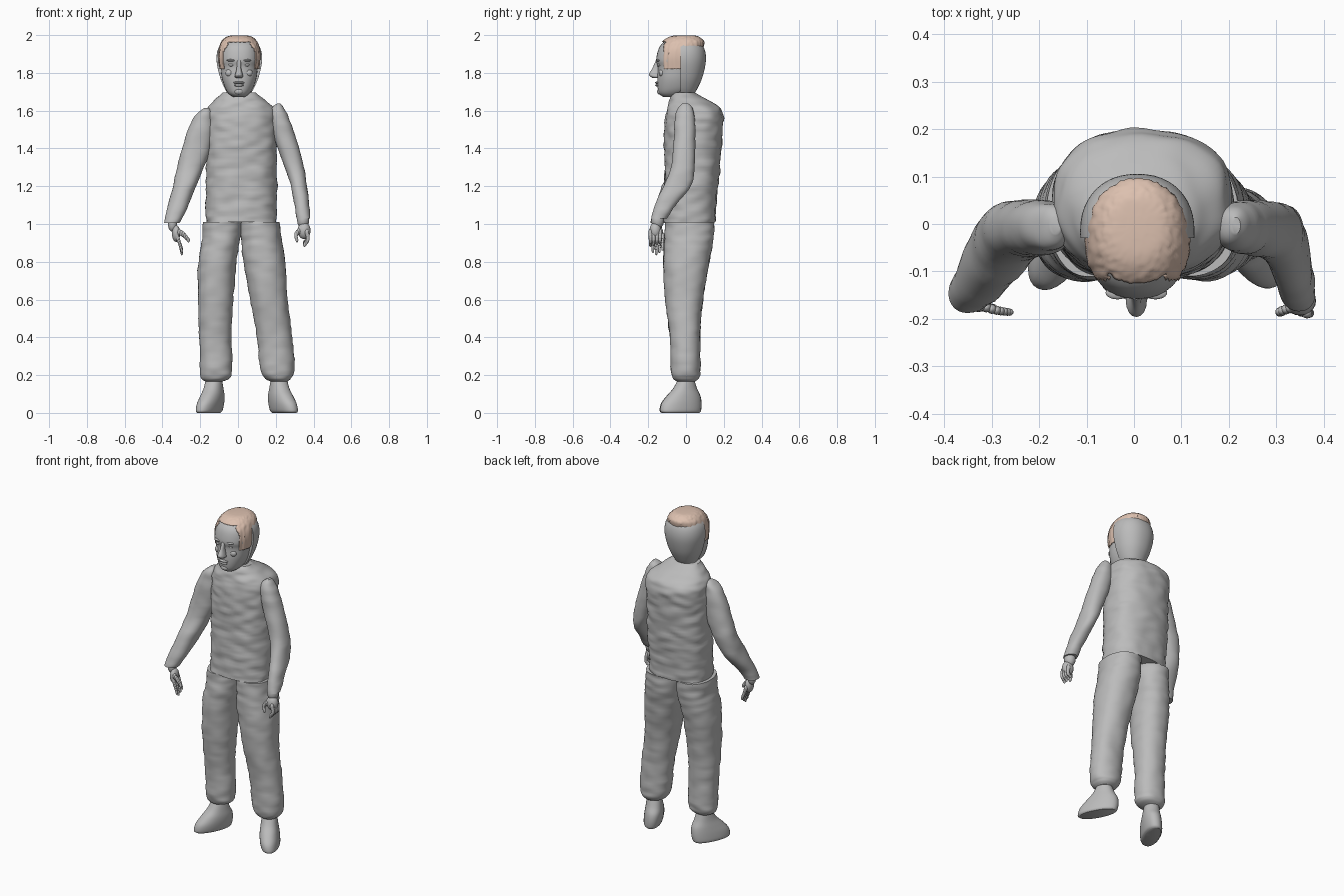
import bpy, bmesh, math
from mathutils import Vector, noise, Matrix

if "Cube" in bpy.data.objects:
    bpy.data.objects.remove(bpy.data.objects["Cube"])


def material(name, rgb):
    m = bpy.data.materials.new(name)
    m.use_nodes = True
    m.diffuse_color = (*rgb, 1)
    bsdf = next(n for n in m.node_tree.nodes if n.type == "BSDF_PRINCIPLED")
    bsdf.inputs["Base Color"].default_value = (*rgb, 1)
    return m


GREY = material("plain grey", (.5, .5, .5))
BROWN = material("light brown", (.72, .53, .43))
parts = []


def finish(name, bm, mat):
    bmesh.ops.recalc_face_normals(bm, faces=bm.faces)
    mesh = bpy.data.meshes.new(name)
    bm.to_mesh(mesh)
    bm.free()
    mesh.materials.append(mat)
    ob = bpy.data.objects.new(name, mesh)
    bpy.context.collection.objects.link(ob)
    parts.append(ob)
    return ob


def smooth_rows(rows, steps):
    """Catmull-Rom interpolation between section rows."""
    out = []
    for i in range(len(rows) - 1):
        a, b, c, d = (rows[max(0, min(len(rows) - 1, i + k))] for k in (-1, 0, 1, 2))
        for s in range(steps):
            t = s / steps
            out.append([q + .5 * t * (r - p + t * (2 * p - 5 * q + 4 * r - e
                        + t * (3 * (q - r) + e - p))) for p, q, r, e in zip(a, b, c, d)])
    return out + [list(rows[-1])]


def loft(rows, n=32, steps=5, power=2.2, wrinkle=0.0, scale=(12, 12, 30)):
    """Closed skin through level sections given as (z, x min, x max, y min, y max)."""
    bm = bmesh.new()
    rings = []
    for z, x0, x1, y0, y1 in smooth_rows(rows, steps):
        ring = []
        for k in range(n):
            a = math.tau * k / n
            c, s = math.cos(a), math.sin(a)
            ux = math.copysign(abs(c) ** (2 / power), c)
            uy = math.copysign(abs(s) ** (2 / power), s)
            p = Vector(((x0 + x1 + (x1 - x0) * ux) / 2, (y0 + y1 + (y1 - y0) * uy) / 2, z))
            if wrinkle:
                q = Vector([u * v for u, v in zip(p, scale)])
                p += Vector((c, s, 0)) * wrinkle * noise.noise(q)
            ring.append(bm.verts.new(p))
        rings.append(ring)
    for lo, hi in zip(rings, rings[1:]):
        for k in range(n):
            j = (k + 1) % n
            bm.faces.new((lo[k], lo[j], hi[j], hi[k]))
    bm.faces.new(rings[0])
    bm.faces.new(rings[-1])
    return bm


def ellipsoid(name, centre, size, mat=GREY):
    bm = bmesh.new()
    m = Matrix.Translation(centre) @ Matrix.Diagonal((*size, 1))
    bmesh.ops.create_uvsphere(bm, u_segments=20, v_segments=12, radius=1, matrix=m)
    return finish(name, bm, mat)


def finger(name, points, radius):
    """Tapered tube of overlapping rounded joints."""
    bm = bmesh.new()
    pts = [Vector(p) for p in points]
    rows = smooth_rows(pts, 4)
    for i, p in enumerate(rows):
        r = radius * (1 - .4 * i / len(rows))
        bmesh.ops.create_uvsphere(bm, u_segments=10, v_segments=8, radius=r,
                                  matrix=Matrix.Translation(p) @ Matrix.Diagonal((1, 1, 1.6, 1)))
    return finish(name, bm, GREY)


# Torso with creased cloth
finish("torso", loft([
    (1.01, -.17, .205, -.12, .155), (1.15, -.17, .205, -.115, .165),
    (1.3, -.17, .205, -.115, .18), (1.45, -.17, .205, -.115, .19),
    (1.57, -.17, .205, -.11, .198), (1.62, -.155, .185, -.1, .175),
    (1.66, -.12, .14, -.085, .11), (1.695, -.085, .095, -.065, .045)],
    n=72, steps=9, power=2.4, wrinkle=.009), GREY)
finish("neck", loft([(1.66, -.06, .07, -.06, .04), (1.73, -.06, .07, -.06, .04)]), GREY)

# Trouser legs
finish("right_leg", loft([
    (.165, -.17, -.085, -.045, .045), (.185, -.195, -.045, -.07, .065),
    (.23, -.2, -.032, -.08, .075), (.4, -.205, -.035, -.085, .075),
    (.6, -.212, -.025, -.11, .09), (.8, -.21, -.008, -.12, .125),
    (.92, -.19, .012, -.115, .145), (1.01, -.187, .02, -.11, .15)],
    n=48, steps=8, wrinkle=.006), GREY)
finish("left_leg", loft([
    (.165, .175, .26, -.045, .045), (.185, .14, .285, -.07, .065),
    (.23, .118, .3, -.08, .075), (.4, .1, .287, -.085, .075),
    (.6, .065, .262, -.11, .09), (.8, .028, .25, -.12, .125),
    (.92, .015, .23, -.115, .145), (1.01, .015, .222, -.11, .15)],
    n=48, steps=8, wrinkle=.006), GREY)

# Shoes: turned outwards, soles leaning to the outer edge
for name, side, x, yaw in (("right_shoe", -1, -.128, -25), ("left_shoe", 1, .217, 28)):
    bm = loft([
        (0, -.03, .055, -.145, .07), (.012, -.042, .062, -.155, .08),
        (.05, -.05, .06, -.145, .085), (.09, -.052, .054, -.11, .08),
        (.13, -.048, .047, -.07, .06), (.18, -.042, .042, -.04, .042)])
    for v in bm.verts:
        v.co.x *= side
    bm.transform(Matrix.Translation((x, 0, 0)) @ Matrix.Rotation(math.radians(yaw), 4, "Z"))
    finish(name, bm, GREY)

# Sleeves
finish("right_sleeve", loft([
    (1.005, -.39, -.31, -.185, -.1), (1.06, -.38, -.28, -.175, -.075),
    (1.18, -.35, -.23, -.135, .015), (1.29, -.325, -.185, -.085, .045),
    (1.39, -.3, -.145, -.07, .05), (1.5, -.265, -.13, -.065, .05),
    (1.57, -.23, -.132, -.055, .045), (1.6, -.2, -.14, -.045, .035),
    (1.615, -.175, -.155, -.02, .015)], wrinkle=.004), GREY)
finish("left_sleeve", loft([
    (1.03, .31, .383, -.185, -.1), (1.1, .3, .378, -.165, -.055),
    (1.2, .28, .366, -.12, .025), (1.3, .247, .35, -.08, .045),
    (1.45, .193, .31, -.065, .05), (1.55, .172, .275, -.06, .047),
    (1.61, .177, .245, -.045, .035), (1.637, .205, .225, -.02, .015)], wrinkle=.004), GREY)

# Open right hand
ellipsoid("right_wrist", (-.347, -.15, 1), (.024, .025, .04))
ellipsoid("right_palm", (-.328, -.153, .95), (.022, .033, .045))
for i in range(4):
    y = -.175 + .017 * i
    tip = .845 + .012 * abs(i - 1)
    finger("right_finger", [(-.325, y, .94), (-.31, y, .9), (-.297, y, tip)], .0105)
finger("right_thumb", [(-.33, -.17, .965), (-.29, -.182, .945), (-.262, -.186, .915)], .012)

# Half-closed left hand
ellipsoid("left_cuff", (.345, -.15, 1.02), (.032, .034, .045))
ellipsoid("left_palm", (.35, -.162, .965), (.034, .031, .045))
for i in range(4):
    y = -.188 + .017 * i
    finger("left_finger", [(.365, y, .955), (.37, y, .92), (.352, y, .89 + .004 * i)], .0115)
finger("left_thumb", [(.335, -.175, .975), (.308, -.185, .945), (.312, -.187, .915)], .012)

# Face
finish("face", loft([
    (1.672, -.025, .035, -.12, -.04), (1.69, -.05, .06, -.142, 0),
    (1.72, -.068, .08, -.15, .03), (1.77, -.085, .097, -.152, .04),
    (1.83, -.092, .105, -.15, .05), (1.87, -.096, .11, -.158, .05),
    (1.93, -.09, .105, -.144, .05), (1.965, -.075, .088, -.115, .05),
    (1.985, -.05, .06, -.08, .04)]), GREY)
finish("nose", loft([
    (1.772, -.008, .018, -.175, -.13), (1.78, -.017, .027, -.188, -.13),
    (1.793, -.015, .025, -.196, -.13), (1.825, -.007, .017, -.178, -.13),
    (1.865, -.007, .017, -.16, -.13)], n=16), GREY)
ellipsoid("upper_lip", (.005, -.15, 1.748), (.03, .014, .007))
ellipsoid("lower_lip", (.005, -.149, 1.735), (.025, .014, .008))
ellipsoid("chin", (.005, -.135, 1.702), (.025, .018, .018))
for side in (-1, 1):
    x = .005 + .04 * side
    ellipsoid("eye", (x, -.139, 1.842), (.016, .011, .008))
    ellipsoid("brow", (x, -.145, 1.866), (.025, .014, .007))
    ellipsoid("cheek", (x + .01 * side, -.128, 1.8), (.022, .016, .02))

# Half dome behind the face
bm = loft([
    (1.682, -.05, .06, -.09, .04), (1.72, -.072, .085, -.11, .062),
    (1.78, -.096, .11, -.13, .088), (1.86, -.113, .127, -.14, .105),
    (1.92, -.108, .122, -.13, .1), (1.96, -.085, .098, -.11, .077),
    (1.982, -.05, .062, -.08, .04)], n=48)
bmesh.ops.bisect_plane(bm, geom=bm.verts[:] + bm.edges[:] + bm.faces[:],
                       plane_co=(0, -.03, 0), plane_no=(0, -1, 0), clear_outer=True)
bmesh.ops.holes_fill(bm, edges=[e for e in bm.edges if e.is_boundary], sides=0)
finish("back_of_head", bm, GREY)

# Hair shell: crown plus side panels in front of the dome
bm = loft([
    (1.82, -.097, .112, -.148, .06), (1.88, -.104, .118, -.155, .08),
    (1.93, -.1, .115, -.147, .09), (1.965, -.088, .102, -.125, .095),
    (1.985, -.07, .083, -.1, .078), (1.996, -.045, .06, -.07, .055),
    (1.999, -.012, .025, -.03, .015)], n=96, steps=6, wrinkle=.004, scale=(90, 90, 4))


def bare(face):
    c = face.calc_center_median()
    side_panel = abs(c.x - .007) > .06 and -.118 < c.y < -.01
    return c.z < 1.822 or not (side_panel or c.z > (1.967 if c.y < -.03 else 1.93))


bmesh.ops.delete(bm, geom=[f for f in bm.faces if bare(f)], context="FACES")
hair = finish("hair", bm, BROWN)
shell = hair.modifiers.new("thickness", "SOLIDIFY")
shell.thickness = .004
shell.offset = -1

# Smooth shading with crisp rims
bpy.ops.object.select_all(action="DESELECT")
for ob in parts:
    ob.select_set(True)
bpy.context.view_layer.objects.active = parts[0]
bpy.ops.object.shade_smooth_by_angle(angle=math.radians(40))
